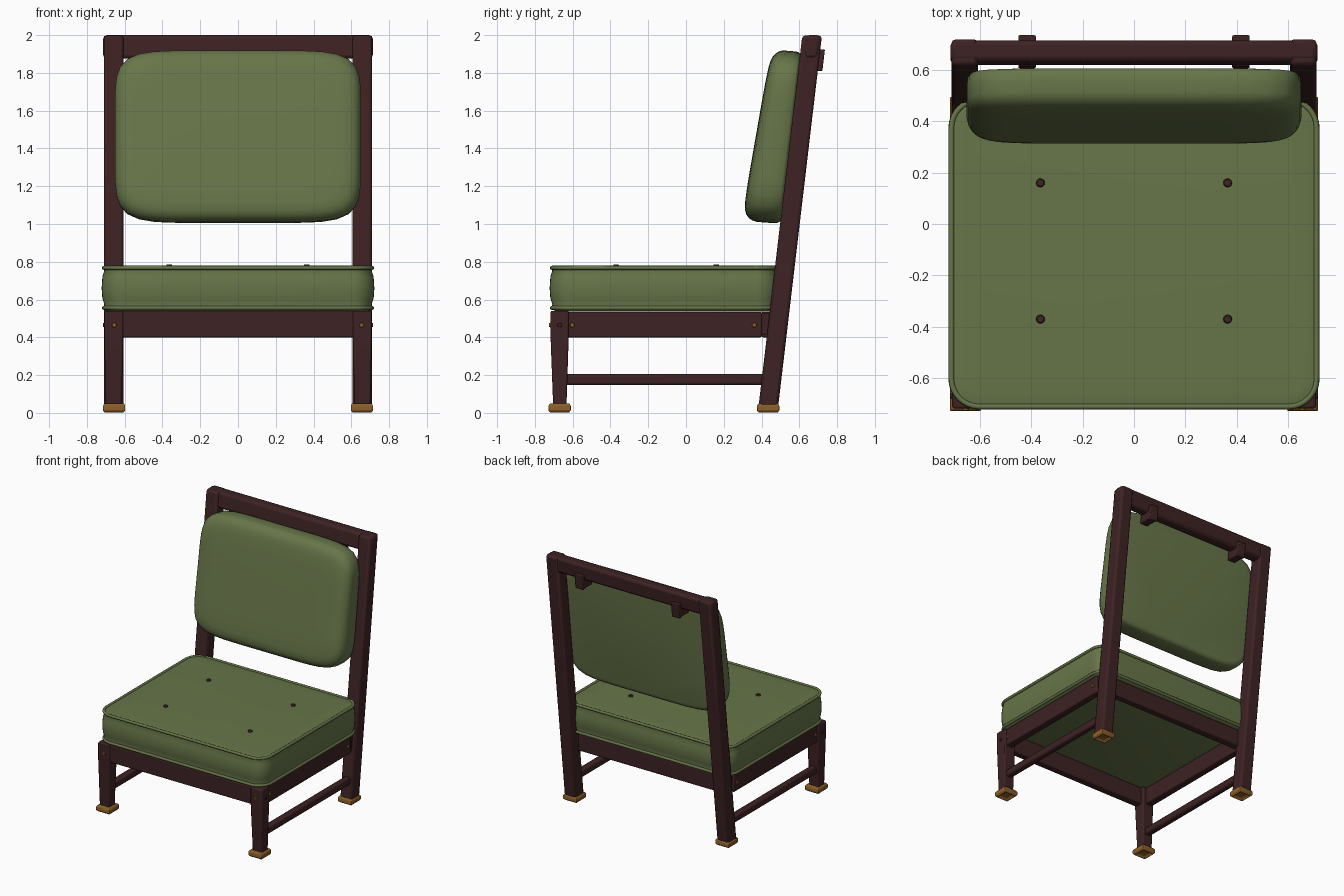
import bpy, bmesh, math
from mathutils import Vector

if "Cube" in bpy.data.objects:
    bpy.data.objects.remove(bpy.data.objects["Cube"])


def material(name, rgb):
    m = bpy.data.materials.new(name)
    m.diffuse_color = (*rgb, 1)
    m.use_nodes = True
    m.node_tree.nodes["Principled BSDF"].inputs["Base Color"].default_value = m.diffuse_color
    return m


WOOD = material("dark wood", (0.048, 0.016, 0.017))
GREEN = material("olive fabric", (0.135, 0.180, 0.066))
BRASS = material("brass", (0.26, 0.115, 0.022))

SLOPE = 0.118                      # backward lean of the rear posts


def post_front(z):
    return 0.38 + SLOPE * z


def finish(name, bm, mat, bevel=0.0, smooth=40):
    bmesh.ops.recalc_face_normals(bm, faces=bm.faces)
    me = bpy.data.meshes.new(name)
    bm.to_mesh(me)
    bm.free()
    me.materials.append(mat)
    ob = bpy.data.objects.new(name, me)
    bpy.context.collection.objects.link(ob)
    if bevel:
        b = ob.modifiers.new("bevel", "BEVEL")
        b.width, b.segments = bevel, 2
    bpy.ops.object.select_all(action="DESELECT")
    ob.select_set(True)
    bpy.context.view_layer.objects.active = ob
    bpy.ops.object.shade_smooth_by_angle(angle=math.radians(smooth))
    return ob


def loft(name, rings, mat, bevel=0.0, smooth=40):
    """Skin a closed solid through a list of equal-length point rings."""
    bm = bmesh.new()
    vs = [[bm.verts.new(p) for p in r] for r in rings]
    n = len(vs[0])
    for a, b in zip(vs, vs[1:]):
        for i in range(n):
            bm.faces.new((a[i], a[(i + 1) % n], b[(i + 1) % n], b[i]))
    bm.faces.new(vs[0][::-1])
    bm.faces.new(vs[-1])
    return finish(name, bm, mat, bevel, smooth)


def rect(x0, x1, y0, y1, z):
    return [(x0, y0, z), (x1, y0, z), (x1, y1, z), (x0, y1, z)]


def box(name, x, y, z, mat=WOOD, bevel=0.008, lean=0.0):
    """Box from ranges; lean shifts y in proportion to height."""
    rings = [rect(x[0], x[1], y[0] + lean * (h - z[0]), y[1] + lean * (h - z[0]), h) for h in z]
    return loft(name, rings, mat, bevel)


def span(s, a, b):
    return tuple(sorted((s * a, s * b)))


def disc(name, centre, axis, r, depth, mat):
    bm = bmesh.new()
    bmesh.ops.create_cone(bm, cap_ends=True, segments=12, radius1=r, radius2=r * 0.75, depth=depth)
    q = Vector(axis).to_track_quat("Z", "Y")
    for v in bm.verts:
        v.co = q @ v.co + Vector(centre)
    return finish(name, bm, mat)


def foot(name, x, y):
    """Brass cup with flared bevel and a recessed underside."""
    bm = bmesh.new()
    levels = [(0.011, 0.016), (0.011, 0.0), (0.0, 0.012), (0.0, 0.038), (0.008, 0.05)]
    insets = [0.026] + [l[0] for l in levels[1:]]
    loft_rings = [rect(x[0] + i, x[1] - i, y[0] + i, y[1] - i, l[1]) for i, l in zip(insets, levels)]
    bm.free()
    return loft(name, loft_rings, BRASS, 0.003)


# ---------- wooden frame, mirrored left and right ----------
for s, side in ((-1, "left"), (1, "right")):
    # front leg, tapering downwards
    lx, bx = span(s, 0.608, 0.707), span(s, 0.617, 0.702)
    loft(f"front_leg_{side}", [rect(*bx, -0.703, -0.633, 0.03), rect(*lx, -0.717, -0.621, 0.40),
                               rect(*lx, -0.717, -0.621, 0.54)], WOOD, 0.008)
    # leaning rear post
    px = span(s, 0.606, 0.710)
    zs = (0.03, 1.998)
    loft(f"back_post_{side}", [rect(*px, post_front(z), post_front(z) + 0.104, z) for z in zs], WOOD, 0.016)
    # brass feet
    foot(f"front_foot_{side}", span(s, 0.597, 0.715), (-0.728, -0.610))
    foot(f"back_foot_{side}", span(s, 0.597, 0.715), (0.376, 0.494))
    # side apron with its tenon, and low stretcher
    box(f"side_apron_{side}", span(s, 0.635, 0.695), (-0.63, 0.402), (0.40, 0.535))
    box(f"apron_tenon_{side}", span(s, 0.635, 0.68), (0.39, 0.45), (0.415, 0.53), bevel=0.003)
    box(f"side_stretcher_{side}", span(s, 0.635, 0.685), (-0.65, 0.43), (0.148, 0.205), bevel=0.012)
    # brass screw heads
    disc(f"front_screw_{side}", (s * 0.655, -0.719, 0.465), (0, -1, 0), 0.014, 0.012, BRASS)
    for tag, y, x in (("front", -0.602, 0.697), ("back", 0.362, 0.697)):
        disc(f"side_screw_{tag}_{side}", (s * x, y, 0.465), (s, 0, 0), 0.014, 0.012, BRASS)
    disc(f"leg_peg_{side}", (s * 0.708, -0.669, 0.465), (s, 0, 0), 0.013, 0.012, WOOD)
    # hook brackets under the top rail
    hx = span(s, 0.382, 0.450)
    box(f"hook_plate_{side}", hx, (0.690, 0.722), (1.81, 1.925), bevel=0.006, lean=SLOPE)
    box(f"hook_base_{side}", hx, (0.605, 0.705), (1.815, 1.885), bevel=0.006, lean=SLOPE)
    # seat buttons
    for tag, y in (("front", -0.37), ("back", 0.16)):
        disc(f"seat_button_{tag}_{side}", (s * 0.364, y, 0.779), (0, 0, 1), 0.018, 0.012, WOOD)

# ---------- cross members ----------
box("front_apron", (-0.62, 0.62), (-0.705, -0.645), (0.40, 0.54))
box("back_apron", (-0.62, 0.62), (0.40, 0.46), (0.40, 0.535))
box("top_rail", (-0.714, 0.714), (0.617, 0.701), (1.875, 2.0), bevel=0.02, lean=SLOPE)


# ---------- seat cushion ----------
def seat_outline(grow, z, radius=0.11, steps=8):
    """Rounded rectangle with slightly bowed sides."""
    hx, hy, cy = 0.712 + grow, 0.598 + grow, -0.114
    r = max(radius + grow, 0.03)
    pts = []
    for k, (sx, sy) in enumerate(((1, 1), (-1, 1), (-1, -1), (1, -1))):
        for i in range(steps + 1):
            a = math.pi / 2 * (k + i / steps)
            pts.append((sx * (hx - r) + r * math.cos(a), cy + sy * (hy - r) + r * math.sin(a), z))
    return pts


seat_profile = [(-0.03, 0.537), (-0.008, 0.545), (0.0, 0.556), (-0.004, 0.575), (0.006, 0.605),
                (0.010, 0.66), (0.006, 0.72), (-0.004, 0.752), (0.0, 0.766), (-0.012, 0.771),
                (-0.05, 0.772), (-0.09, 0.775)]
loft("seat_cushion", [seat_outline(g, z) for g, z in seat_profile], GREEN, smooth=60)

# piping around the top and bottom seams
for tag, z in (("top", 0.768), ("bottom", 0.556)):
    cu = bpy.data.curves.new(f"seat_piping_{tag}", "CURVE")
    cu.dimensions, cu.bevel_depth, cu.bevel_resolution = "3D", 0.011, 2
    sp = cu.splines.new("POLY")
    pts = seat_outline(-0.002, z)
    sp.points.add(len(pts) - 1)
    for p, c in zip(sp.points, pts):
        p.co = (*c, 1)
    sp.use_cyclic_u = True
    cu.materials.append(GREEN)
    bpy.context.collection.objects.link(bpy.data.objects.new(cu.name, cu))


# ---------- back cushion: superellipse rings from the posts forward ----------
def back_ring(t, scale_in, n=72, power=6.5):
    pts = []
    for i in range(n):
        a = 2 * math.pi * i / n
        c, s = math.cos(a), math.sin(a)
        k = (abs(c) ** power + abs(s) ** power) ** (-1 / power)
        u, v = k * c, k * s
        x, z = (0.652 - scale_in) * u, 1.457 + (0.455 - scale_in) * v
        thick = 0.207 - 0.056 * (z - 1.1)
        z += 0.07 * t * thick
        pts.append((x, post_front(z) + 0.004 - t * thick, z))
    return pts


back_profile = [(0.0, 0.035), (0.02, 0.012), (0.10, 0.002), (0.3, 0.0), (0.6, 0.0), (0.72, 0.006),
                (0.82, 0.018), (0.90, 0.036), (0.95, 0.06), (0.98, 0.10), (0.995, 0.17), (1.0, 0.28)]
loft("back_cushion", [back_ring(t, g) for t, g in back_profile], GREEN, smooth=60)
